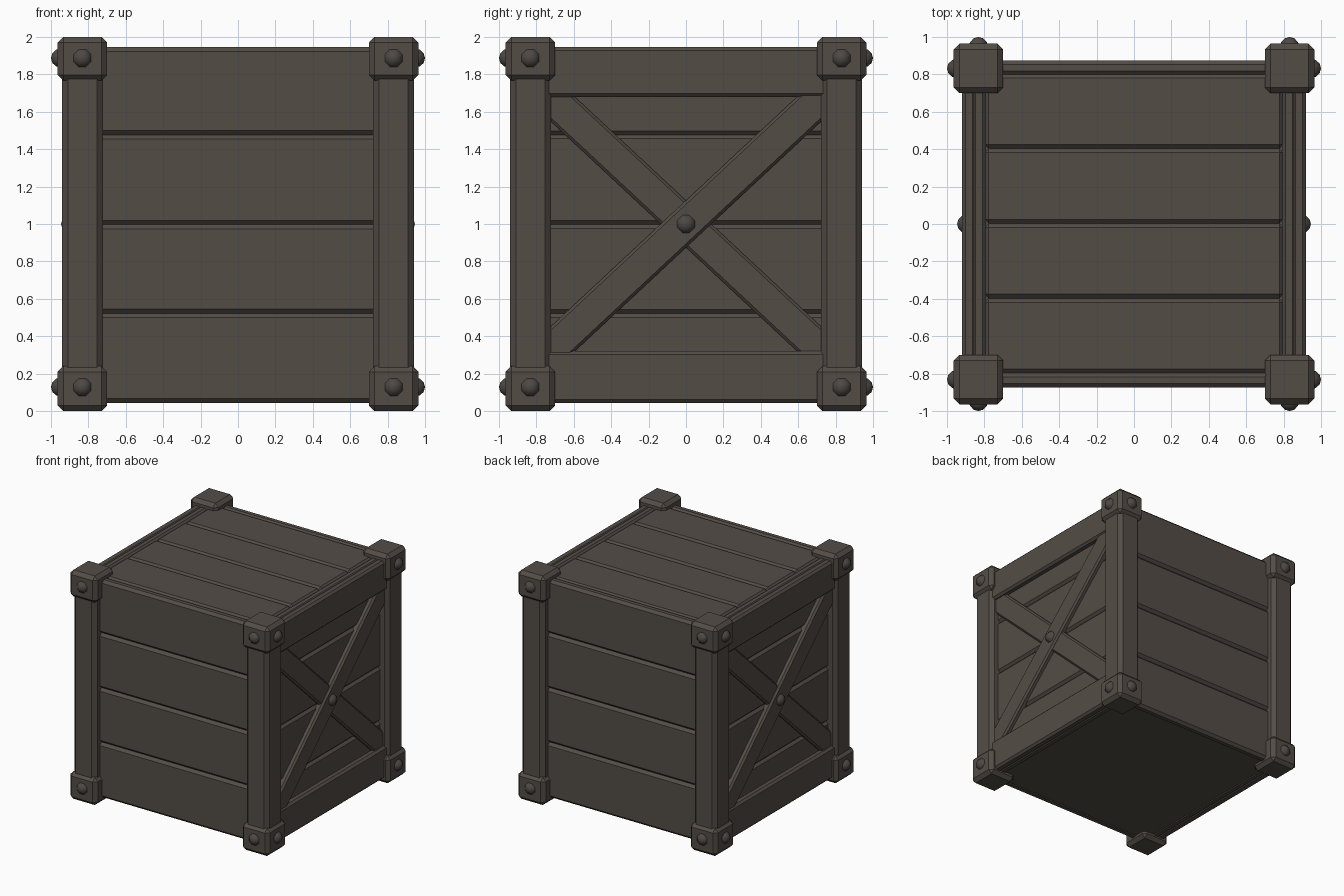
import bpy, bmesh, math
from mathutils import Matrix

if "Cube" in bpy.data.objects:
    bpy.data.objects.remove(bpy.data.objects["Cube"])


def material(name, rgb):
    m = bpy.data.materials.new(name)
    m.diffuse_color = (*rgb, 1.0)
    m.use_nodes = True
    m.node_tree.nodes["Principled BSDF"].inputs["Base Color"].default_value = m.diffuse_color
    return m


WOOD = material("dark brown wood", (0.088, 0.073, 0.062))
IRON = material("dark rivet", (0.075, 0.065, 0.058))


def finish(name, bm, mat, matrix):
    bm.transform(matrix)
    bmesh.ops.recalc_face_normals(bm, faces=bm.faces)
    me = bpy.data.meshes.new(name)
    bm.to_mesh(me)
    bm.free()
    me.materials.append(mat)
    ob = bpy.data.objects.new(name, me)
    bpy.context.collection.objects.link(ob)
    return ob


def box(name, lo, hi, bevel=0.0, matrix=Matrix(), upright_only=False):
    """Chamfered box between two corners, then moved by matrix."""
    bm = bmesh.new()
    bmesh.ops.create_cube(bm, size=1)
    for v in bm.verts:
        v.co = [(a + b) / 2 + c * (b - a) for a, b, c in zip(lo, hi, v.co)]
    if bevel:
        edges = [e for e in bm.edges if not upright_only
                 or abs(e.verts[0].co.z - e.verts[1].co.z) > 0.01]
        bmesh.ops.bevel(bm, geom=edges, offset=bevel, segments=1,
                        profile=0.5, affect='EDGES')
    return finish(name, bm, WOOD, matrix)


def rivet(name, loc, axis):
    """Eight-sided round rivet head with its pole along the axis."""
    bm = bmesh.new()
    bmesh.ops.create_uvsphere(bm, u_segments=8, v_segments=6, radius=0.056)
    turn = Matrix.Rotation(math.radians(22.5), 4, 'Z')
    tilt = Matrix.Rotation(math.pi / 2, 4, 'Y' if axis == 'X' else 'X')
    for f in bm.faces:
        f.smooth = True
    return finish(name, bm, IRON, Matrix.Translation(loc) @ tilt @ turn)


TURNS = [(n, Matrix.Rotation(a, 4, 'Z')) for n, a in (("a", 0), ("b", math.pi))]

# Wall planks: four per side, meeting in V grooves
levels = [0.043, 0.522, 0.997, 1.477, 1.945]
for side, turn in TURNS:
    for i in range(4):
        z0, z1 = levels[i], levels[i + 1]
        box(f"long_wall_plank_{side}{i}", (-0.80, -0.875, z0), (0.80, -0.795, z1), 0.023, turn)
        box(f"braced_wall_plank_{side}{i}", (0.79, -0.80, z0), (0.868, 0.80, z1), 0.021, turn)

# Lid planks and floor
for i in range(4):
    y = -0.80 + 0.4 * i + 0.003
    box(f"lid_plank_{i}", (-0.80, y, 1.865), (0.80, y + 0.4, 1.945), 0.022)
box("floor", (-0.82, -0.82, 0.05), (0.82, 0.82, 0.10))

# Braced sides: top and bottom rails, crossed diagonals, centre rivet
for side, turn in TURNS:
    box(f"top_rail_{side}", (0.845, -0.80, 1.68), (0.92, 0.80, 1.945), 0.018, turn)
    box(f"bottom_rail_{side}", (0.845, -0.80, 0.043), (0.92, 0.80, 0.32), 0.018, turn)
    for n, angle, x in (("front", 43, 0.91), ("rear", -43, 0.893)):
        place = turn @ Matrix.Translation((0, 0, 1)) @ Matrix.Rotation(math.radians(angle), 4, 'X')
        box(f"{n}_diagonal_{side}", (0.84, -1.03, -0.092), (x, 1.03, 0.092), 0.015, place)
    rivet(f"centre_rivet_{side}", turn @ Matrix.Translation((0.89, 0, 1)).to_translation(), 'X')

# Corner posts with end blocks and rivets
for sx in (-1, 1):
    for sy in (-1, 1):
        tag = ("left" if sx < 0 else "right") + ("_front" if sy < 0 else "_back")
        cx, cy = 0.832 * sx, 0.832 * sy
        box(f"post_{tag}", (cx - 0.11, cy - 0.11, 0.1), (cx + 0.11, cy + 0.11, 1.9),
            0.033, upright_only=True)
        for end, z0, z1, zr in (("top", 1.767, 2.0, 1.887), ("bottom", 0.0, 0.24, 0.128)):
            box(f"corner_block_{end}_{tag}", (cx - 0.132, cy - 0.132, z0),
                (cx + 0.132, cy + 0.132, z1), 0.03)
            rivet(f"side_rivet_{end}_{tag}", (0.944 * sx, cy, zr), 'X')
            rivet(f"face_rivet_{end}_{tag}", (cx, 0.944 * sy, zr), 'Y')
